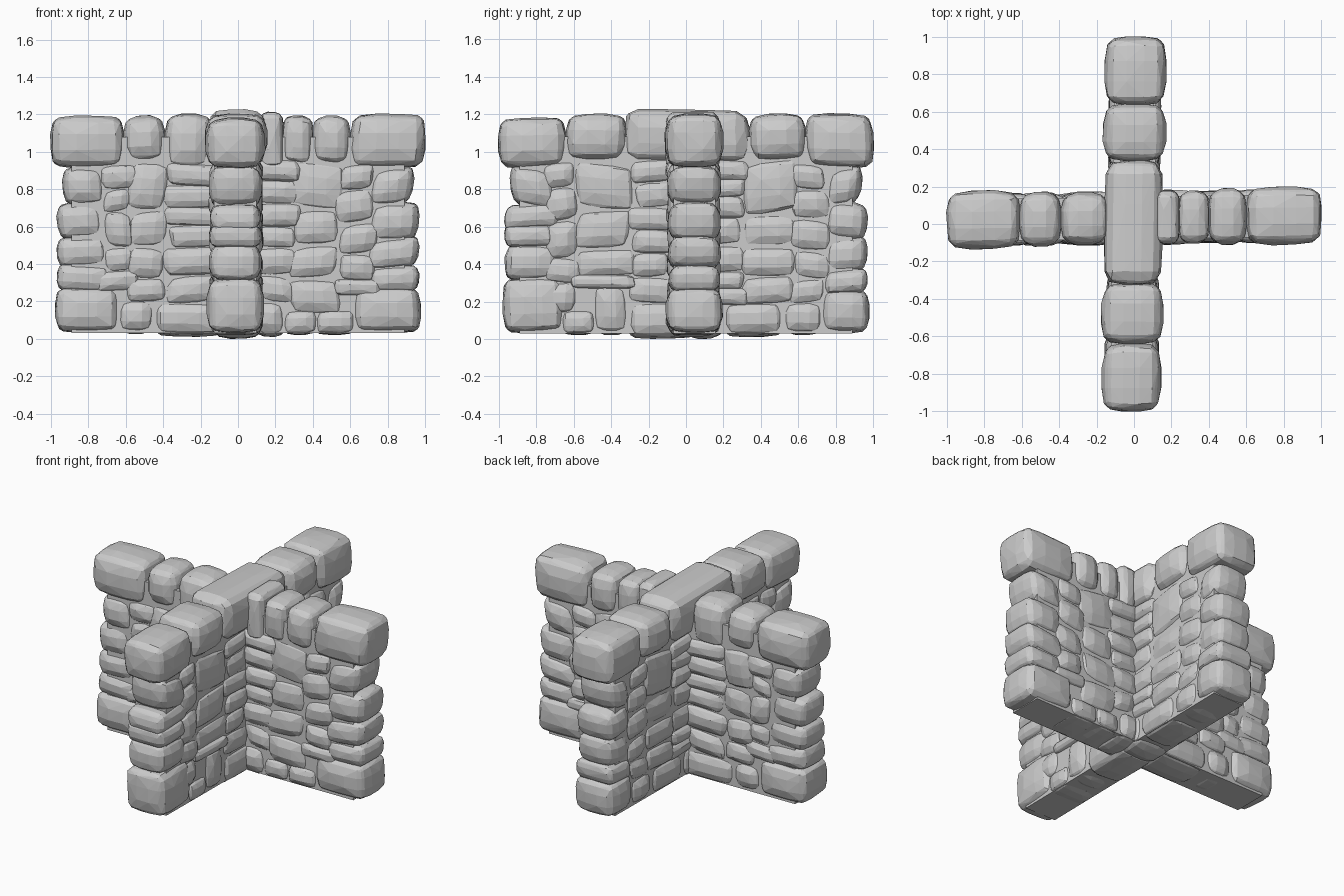
import bpy, bmesh, random
from mathutils import Vector

if "Cube" in bpy.data.objects:
    bpy.data.objects.remove(bpy.data.objects["Cube"])

random.seed(11)
GRID = (-1, -0.78, -0.3, 0.3, 0.78, 1)
SURFACE = [(a, b, c) for a in GRID for b in GRID for c in GRID
           if max(abs(a), abs(b), abs(c)) == 1]


def stone(bm, along_x, u0, u1, z0, z1, thick, off, warp=0.1, rmax=0.075):
    """Chipped boulder: convex hull of a jittered, pillowed rounded box."""
    half = Vector(((u1 - u0) / 2, thick / 2, (z1 - z0) / 2))
    r = min(rmax, 0.75 * min(half.x, half.z))
    k1, k2 = random.uniform(-warp, warp), random.uniform(-warp, warp)
    verts = []
    for a, b, c in SURFACE:
        s = Vector((a * half.x, b * half.y, c * half.z))
        core = Vector([max(-(h - r), min(h - r, v)) for v, h in zip(s, half)])
        d = s - core
        p = core + d.normalized() * r if d.length > 1e-6 else s
        p.y *= 1 - 0.07 * max(a * a, c * c)
        p.x += min(half) * k1 * c
        p.z += min(half) * k2 * a
        p *= 1 - random.uniform(0, 0.035)
        u, z = p.x + (u0 + u1) / 2, max(0, p.z + (z0 + z1) / 2)
        w = p.y + off(u)
        verts.append(bm.verts.new((u, w, z) if along_x else (w, u, z)))
    res = bmesh.ops.convex_hull(bm, input=verts, use_existing_faces=False)
    loose = [v for v in verts if v.is_valid and not v.link_faces]
    bmesh.ops.delete(bm, geom=loose, context='VERTS')


def finish(bm, name):
    bmesh.ops.recalc_face_normals(bm, faces=bm.faces)
    me = bpy.data.meshes.new(name)
    bm.to_mesh(me)
    bm.free()
    bpy.context.collection.objects.link(bpy.data.objects.new(name, me))


def build_wall(name, along_x, off, caps, columns, base):
    # mortar core
    bm = bmesh.new()
    bmesh.ops.create_cube(bm, size=1)
    for v in bm.verts:
        u, w, z = v.co.x * 1.78, v.co.y * 0.225, 0.555 + v.co.z * 1.05
        w += off(u)
        v.co = (u, w, z) if along_x else (w, u, z)
    finish(bm, name + "_mortar_core")

    # capping stones
    bm = bmesh.new()
    for u0, u1, z0, z1, t in caps:
        stone(bm, along_x, u0 - 0.005, u1 + 0.005, z0, z1 + 0.005, t, off, 0.05, 0.085)
    finish(bm, name + "_cap_stones")

    # stacked field stones, laid as columns with uneven sides
    bm = bmesh.new()
    for u0, u1, breaks in columns:
        for z0, z1 in zip(breaks, breaks[1:]):
            end0, end1 = u0 < -0.9, u1 > 0.9
            j0, j1 = random.uniform(-0.03, 0.015), random.uniform(-0.015, 0.03)
            tuck = 0.03 if z0 > 0.65 else 0
            a = u0 + tuck if end0 else u0 + j0 - 0.012
            b = u1 - tuck if end1 else u1 + j1 + 0.012
            t = random.uniform(0.27, 0.295)
            stone(bm, along_x, a, b, z0 - 0.014, z1 + 0.014, t, off, 0.16)
    finish(bm, name + "_field_stones")

    # foundation stones
    bm = bmesh.new()
    for u0, u1, z0, z1 in base:
        t = 0.31 if max(abs(u0), abs(u1)) > 0.9 else 0.285
        stone(bm, along_x, u0 - 0.01, u1 + 0.01, z0, z1 + 0.01, t, off, 0.05)
    finish(bm, name + "_foundation_stones")


# wall running left to right
build_wall(
    "cross_wall", True, lambda u: 0.033 + 0.014 * u,
    caps=[(-1, -.61, .91, 1.19, .32), (-.61, -.39, .94, 1.19, .30),
          (-.39, -.14, .90, 1.20, .29), (.12, .24, .90, 1.21, .30),
          (.24, .40, .93, 1.19, .29), (.40, .60, .93, 1.19, .31),
          (.60, 1, .91, 1.20, .32)],
    columns=[(-.97, -.72, (.26, .39, .54, .72, .91)),
             (-.73, -.56, (.26, .36, .49, .68, .80, .93)),
             (-.57, -.38, (.20, .32, .49, .69, .94)),
             (-.38, -.10, (.19, .34, .49, .61, .70, .82, .93)),
             (.10, .32, (.19, .34, .49, .60, .72, .85, .95)),
             (.29, .55, (.13, .32, .50, .69, .95)),
             (.53, .73, (.24, .31, .45, .62, .80, .93)),
             (.72, .97, (.26, .38, .53, .72, .91))],
    base=[(-.97, -.64, .03, .27), (-.64, -.45, .025, .21), (-.45, -.08, .01, .20),
          (.08, .25, .01, .20), (.25, .42, .02, .15), (.42, .62, .02, .15),
          (.62, .97, .03, .27)])

# wall running front to back
build_wall(
    "long_wall", False, lambda u: -0.003 + 0.013 * u,
    caps=[(-1, -.64, .91, 1.18, .325), (-.64, -.32, .95, 1.20, .34),
          (-.33, .34, .94, 1.22, .32), (.34, .64, .95, 1.20, .345),
          (.64, 1, .91, 1.20, .34)],
    columns=[(-.97, -.70, (.32, .50, .60, .71, .91)),
             (-.74, -.58, (.14, .30, .43, .63, .81, .94)),
             (-.59, -.28, (.28, .33, .48, .69, .94)),
             (-.29, -.08, (.19, .33, .46, .58, .70, .84, .95)),
             (.08, .31, (.19, .27, .35, .50, .65, .76, .85, .95)),
             (.30, .58, (.19, .33, .49, .67, .95)),
             (.56, .75, (.19, .32, .47, .64, .80, .93)),
             (.74, .97, (.25, .36, .54, .72, .91))],
    base=[(-.97, -.66, .03, .32), (-.66, -.49, .02, .15), (-.50, -.31, .02, .29),
          (-.31, .05, 0, .20), (0, .20, 0, .20), (.20, .52, .01, .20),
          (.52, .73, .02, .20), (.73, .97, .03, .26)])
